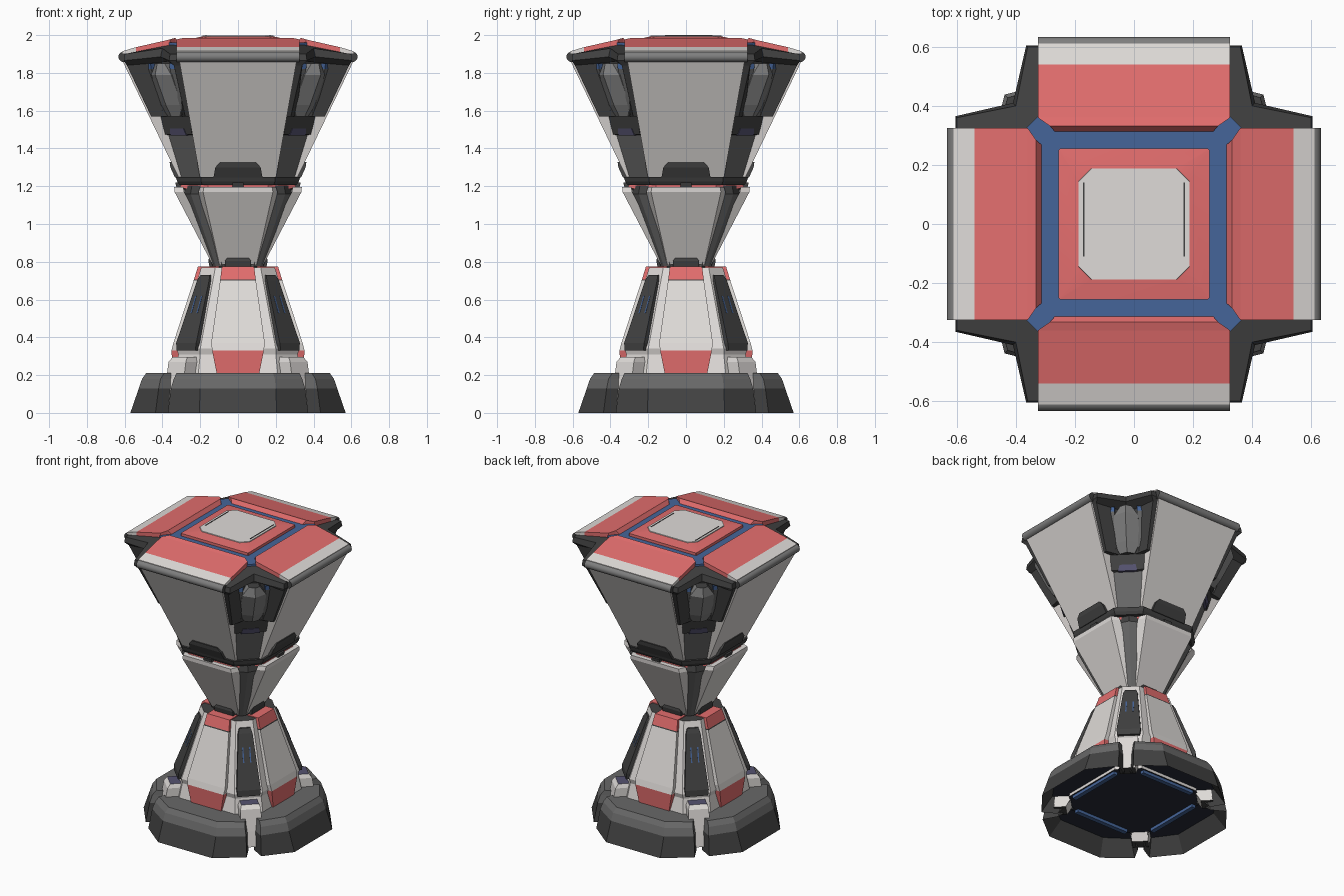
import bpy, bmesh, math

cube = bpy.data.objects.get("Cube")
if cube:
    bpy.data.objects.remove(cube, do_unlink=True)


def material(name, r, g, b):
    m = bpy.data.materials.new(name)
    m.use_nodes = True
    m.diffuse_color = (r, g, b, 1)
    node = next(n for n in m.node_tree.nodes if n.type == 'BSDF_PRINCIPLED')
    node.inputs["Base Color"].default_value = (r, g, b, 1)
    return m


WHITE = material("off_white", .74, .71, .69)
RED = material("coral_red", .77, .155, .155)
BLUE = material("steel_blue", .06, .13, .32)
DARK = material("charcoal", .053, .053, .053)
GREY = material("mid_grey", .14, .14, .14)
PALE = material("pod_grey", .21, .21, .21)
INDIGO = material("dusky_indigo", .09, .085, .16)
NAVY = material("deep_navy", .02, .024, .04)

SIDES = ["front", "left", "back", "right"]
CORNERS = ["front_left", "back_left", "back_right", "front_right"]


def loft(name, rings, mats, caps=None, where=None, smooth=None):
    """Skin a stack of equal rings, one colour per band; repeat at each place."""
    bm = bmesh.new()
    rows = [[bm.verts.new(p) for p in ring] for ring in rings]
    if not isinstance(mats, list):
        mats = [mats] * (len(rings) - 1)
    caps = caps or (mats[0], mats[-1])
    palette = list(dict.fromkeys(mats + list(caps)))
    n = len(rows[0])
    for a, b, m in zip(rows, rows[1:], mats):
        for i in range(n):
            j = (i + 1) % n
            bm.faces.new((a[i], a[j], b[j], b[i])).material_index = palette.index(m)
    for row, m in ((rows[0], caps[0]), (rows[-1], caps[1])):
        bm.faces.new(row).material_index = palette.index(m)
    bmesh.ops.recalc_face_normals(bm, faces=bm.faces)
    mesh = bpy.data.meshes.new(name)
    bm.to_mesh(mesh)
    bm.free()
    for m in palette:
        mesh.materials.append(m)
    if smooth:
        mesh.shade_smooth()
        mesh.set_sharp_from_angle(angle=math.radians(smooth))
    for k, place in enumerate(where or [""]):
        ob = bpy.data.objects.new(f"{place}_{name}" if place else name, mesh)
        ob.rotation_euler.z = k * math.pi / 2
        bpy.context.collection.objects.link(ob)


def slab(z, w, outer, inner, flare=0):
    """Rectangle on the front side; the inner edge may be wider."""
    v = w + flare
    return [(-w, -outer, z), (w, -outer, z), (v, -inner, z), (-v, -inner, z)]


def octagon(z, s, w):
    """Square of half size s whose flat sides have half width w."""
    return [(x, y, z) for x, y in ((s, -w), (s, w), (w, s), (-w, s),
                                   (-s, w), (-s, -w), (-w, -s), (w, -s))]


def diagonal(z, *points):
    """Ring given as (radius along the corner diagonal, sideways offset)."""
    q = math.sqrt(.5)
    return [((r + t) * q, -(r - t) * q, z) for r, t in points]


def block(z, r, h, inner):
    return diagonal(z, (inner, -h), (r, -h), (r, h), (inner, h))


def ridge(z, r, h, drop, inner):
    return diagonal(z, (inner, -h), (r - drop, -h), (r, 0), (r - drop, h), (inner, h))


# Feet, hollow underneath and open towards the middle
def foot(z, face, side, outer, shoulder):
    half = [(face, -outer, z), (side, -shoulder, z),
            (side - .05, -shoulder + .09, z), (.2, -.3, max(z, .1))]
    return [(-x, y, h) for x, y, h in reversed(half)] + half


loft("foot", [foot(.10, .17, .31, .50, .40), foot(0, .205, .372, .57, .437),
              foot(.13, .20, .355, .525, .42), foot(.18, .195, .34, .508, .41),
              foot(.212, .185, .325, .485, .39)],
     [DARK, DARK, GREY, GREY], (NAVY, GREY), SIDES)
loft("plinth", [octagon(.08, .34, .22), octagon(.21, .335, .21), octagon(.31, .315, .20)],
     WHITE, (NAVY, WHITE))
loft("corner_post", [block(.03, .495, .05, .42), block(.13, .48, .065, .36),
                     block(.27, .455, .065, .3), block(.295, .435, .055, .3)],
     WHITE, (DARK, INDIGO), CORNERS)
loft("underside_rim", [slab(.06, .2, .33, .3), slab(.09, .2, .33, .3)], BLUE, None, SIDES)

# Lower tower
loft("lower_tower", [octagon(.29, .31, .20), octagon(.34, .325, .20),
                     octagon(.77, .195, .12)], WHITE, (WHITE, DARK))
loft("lower_panel", [slab(.205, .112, .345, .2), slab(.33, .137, .352, .2),
                     slab(.37, .142, .342, .2), slab(.70, .095, .235, .12),
                     slab(.707, .094, .233, .12), slab(.775, .085, .212, .1)],
     [RED, WHITE, WHITE, DARK, RED], None, SIDES)
loft("lower_corner_panel", [block(.33, .39, .07, .25), block(.37, .388, .075, .25),
                            block(.70, .262, .045, .15), block(.73, .246, .035, .15)],
     DARK, None, CORNERS)
for t in (-.022, .022):
    loft("corner_light", [diagonal(z, (r, t - .004), (r + .003, t - .004),
                                   (r + .003, t + .004), (r, t + .004))
                          for z, r in ((.53, .326), (.62, .291))],
         BLUE, None, CORNERS)

# Waist
loft("waist_core", [octagon(.76, .11, .07), octagon(.82, .12, .08),
                    octagon(1.19, .29, .17)], DARK)
loft("waist_panel", [slab(.785, .098, .135, .09, .012), slab(1.17, .185, .336, .285, .025),
                     slab(1.197, .18, .338, .29, .02)], WHITE, None, SIDES)
loft("waist_corner", [ridge(.775, .165, .035, .012, .05), ridge(1.16, .355, .08, .025, .2),
                      ridge(1.205, .345, .055, .02, .2)],
     [GREY, DARK], None, CORNERS)
loft("waist_vent", [slab(.77, .07, .15, .08), slab(.805, .07, .157, .08),
                    slab(.825, .052, .153, .08)], DARK, None, SIDES)
loft("red_neck", [octagon(1.188, .31, .16), octagon(1.21, .30, .16)], RED)

# Collar
loft("collar", [octagon(1.207, .31, .19), octagon(1.225, .322, .195),
                octagon(1.25, .33, .195)], DARK)
loft("collar_latch", [slab(1.19, .03, .325, .28), slab(1.22, .03, .332, .28)], DARK, None, SIDES)
loft("collar_vent", [slab(1.245, .13, .333, .28), slab(1.30, .12, .358, .28),
                     slab(1.328, .095, .362, .28)], DARK, None, SIDES)

# Upper funnel
loft("funnel_panel", [slab(1.21, .195, .297, .22), slab(1.87, .312, .615, .51),
                      slab(1.90, .318, .60, .45)], WHITE, None, SIDES)
loft("funnel_core", [octagon(1.24, .25, .18), octagon(1.93, .46, .30)], DARK)
loft("corner_column", [block(1.22, .345, .075, .15), block(1.47, .43, .10, .2),
                       block(1.475, .445, .10, .2), block(1.58, .475, .11, .2),
                       block(1.86, .53, .15, .2)],
     [GREY, DARK, DARK, DARK], None, CORNERS)
loft("column_window", [block(1.468, .447, .06, .35), block(1.505, .459, .05, .35)],
     INDIGO, None, CORNERS)


# Corner hoods with wings that hug the panels, and the pods beneath them
def hood(tip, edge, wing, notch, z_tip, z_notch, z_in):
    return [(edge, -edge, z_in), (tip, -edge, z_tip), (tip, -wing, z_tip),
            (notch, -notch, z_notch), (wing, -tip, z_tip), (edge, -tip, z_tip)]


loft("corner_hood", [hood(.46, .25, .28, .31, 1.57, 1.57, 1.57),
                     hood(.588, .30, .34, .345, 1.84, 1.86, 1.84),
                     hood(.605, .31, .365, .41, 1.865, 1.885, 1.87),
                     hood(.60, .31, .36, .40, 1.90, 1.93, 1.958)],
     DARK, None, CORNERS)
loft("corner_pod", [ridge(1.57, .50, .045, .02, .3), ridge(1.63, .54, .08, .04, .3),
                    ridge(1.79, .62, .075, .045, .3), ridge(1.85, .605, .035, .02, .3)],
     PALE, (DARK, DARK), CORNERS)
for side in (-1, 1):
    loft("pod_cheek", [diagonal(z, (.3, side * .07), (r, side * .07),
                                (r - .01, side * h), (.3, side * h))
                       for z, r, h in ((1.57, .485, .095), (1.82, .58, .12), (1.85, .585, .10))],
         [GREY, BLUE], None, CORNERS)


# Roof flaps and edge tubes
def flap(y, w, low, top):
    return [(-w, -y, low), (w, -y, low), (w, -y, top), (-w, -y, top)]


loft("roof_flap", [flap(.612, .325, 1.904, 1.915), flap(.54, .325, 1.90, 1.936),
                   flap(.36, .325, 1.91, 1.977), flap(.332, .285, 1.91, 1.986),
                   flap(.31, .265, 1.91, 1.955)],
     [WHITE, RED, RED, RED], None, SIDES)
loft("edge_tube", [[(x, -.603 + .03 * math.cos(a), 1.885 + .028 * math.sin(a))
                    for a in (i * math.tau / 24 for i in range(24))]
                   for x in (-.325, .325)], PALE, (DARK, DARK), SIDES, 40)

# Roof centre
loft("roof_floor", [octagon(1.90, .365, .325), octagon(1.96, .365, .325)], BLUE)
loft("roof_plate", [octagon(1.95, .255, .25), octagon(1.978, .255, .25),
                    octagon(1.994, .185, .14)], RED, None, None, 35)
loft("roof_cap", [octagon(1.985, .19, .145), octagon(1.998, .188, .143)], WHITE)
for x in (-.17, .17):
    loft("roof_slit", [[(x - .003, -.11, z), (x + .003, -.11, z),
                        (x + .003, .14, z), (x - .003, .14, z)] for z in (1.995, 2.0)], DARK)
